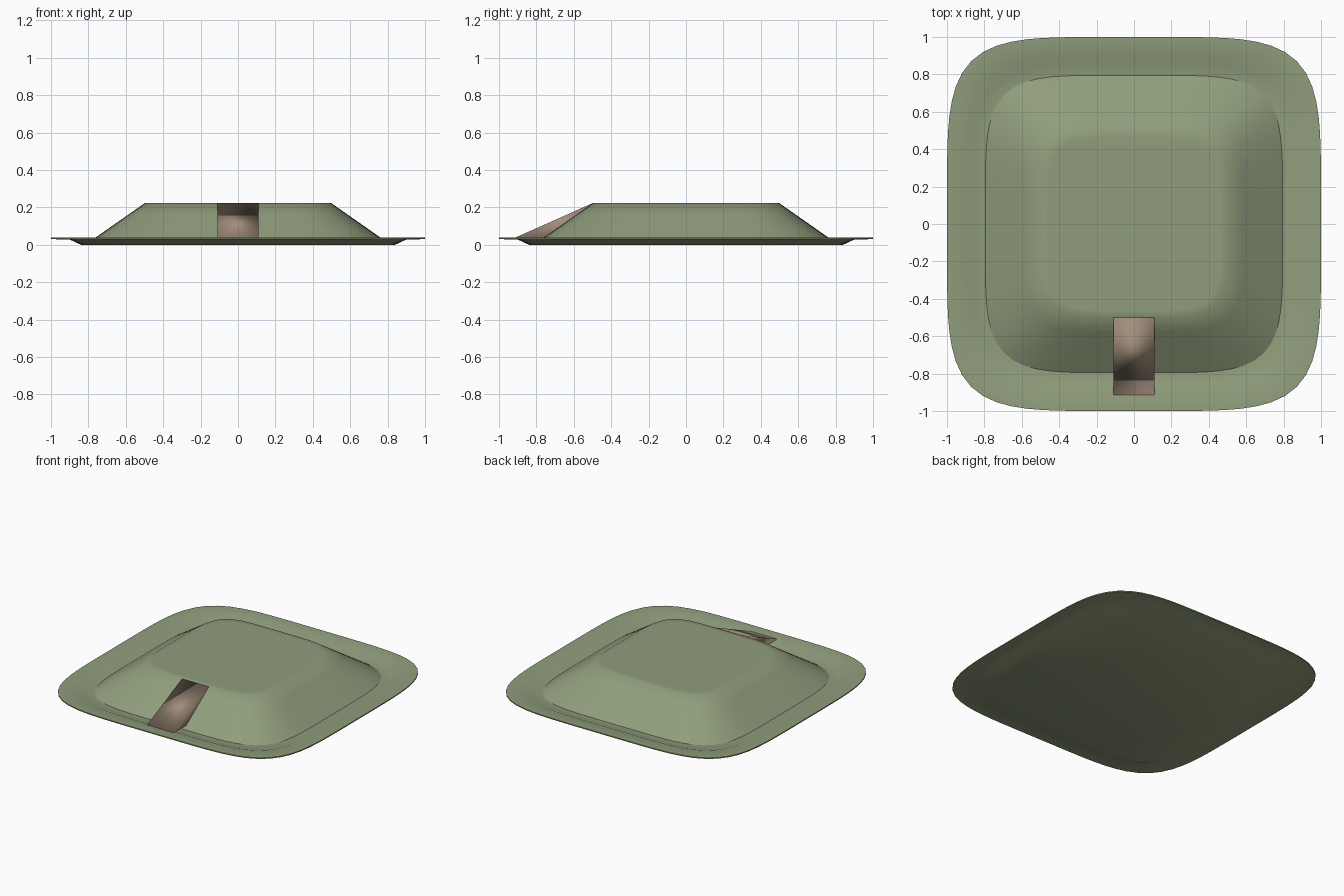
import bpy, bmesh, math

if "Cube" in bpy.data.objects:
    bpy.data.objects.remove(bpy.data.objects["Cube"])


def material(name, rgb):
    m = bpy.data.materials.new(name)
    m.diffuse_color = (*rgb, 1)
    m.use_nodes = True
    m.node_tree.nodes["Principled BSDF"].inputs["Base Color"].default_value = m.diffuse_color
    return m


def finish(name, bm, mat, angle):
    bmesh.ops.recalc_face_normals(bm, faces=bm.faces)
    me = bpy.data.meshes.new(name)
    bm.to_mesh(me)
    bm.free()
    ob = bpy.data.objects.new(name, me)
    bpy.context.collection.objects.link(ob)
    me.materials.append(mat)
    bpy.ops.object.select_all(action='DESELECT')
    ob.select_set(True)
    bpy.context.view_layer.objects.active = ob
    bpy.ops.object.shade_smooth_by_angle(angle=math.radians(angle))
    return ob


def squircle(r, n=96, power=5):
    # rounded-square outline of half-width r
    pts = []
    for i in range(n):
        a = 2 * math.pi * i / n
        c, s = math.cos(a), math.sin(a)
        k = r / (abs(c) ** power + abs(s) ** power) ** (1 / power)
        pts.append((k * c, k * s))
    return pts


def loft(name, profile, mat, angle):
    # stack rounded-square rings of (half-width, height), capped at both ends
    bm = bmesh.new()
    rings = [[bm.verts.new((x, y, z)) for x, y in squircle(r)] for r, z in profile]
    for a, b in zip(rings, rings[1:]):
        for i in range(len(a)):
            j = (i + 1) % len(a)
            bm.faces.new((a[i], a[j], b[j], b[i]))
    bm.faces.new(rings[0])
    bm.faces.new(rings[-1])
    return finish(name, bm, mat, angle)


green = material("moss_green", (0.28, 0.34, 0.20))
brown = material("clay_brown", (0.36, 0.27, 0.20))

# Shallow dish with thin flat rim
loft("dish", [(0.84, 0), (0.90, 0.028), (1.0, 0.03), (1.0, 0.038),
              (0.90, 0.037), (0.85, 0.017), (0.78, 0.015)], green, 50)

# Raised mound with soft-shaded flat top
loft("mound", [(0.80, 0.012), (0.58, 0.166), (0.50, 0.222), (0.46, 0.222)], green, 50)

# Entry ramp: wedge from the rim to the top edge
bm = bmesh.new()
side = [(-0.92, 0.035), (-0.5, 0.035), (-0.5, 0.222)]
left, right = [[bm.verts.new((x, y, z)) for y, z in side] for x in (-0.11, 0.11)]
bm.faces.new(left)
bm.faces.new(right)
for i in range(3):
    j = (i + 1) % 3
    bm.faces.new((left[i], left[j], right[j], right[i]))
finish("ramp", bm, brown, 180)
